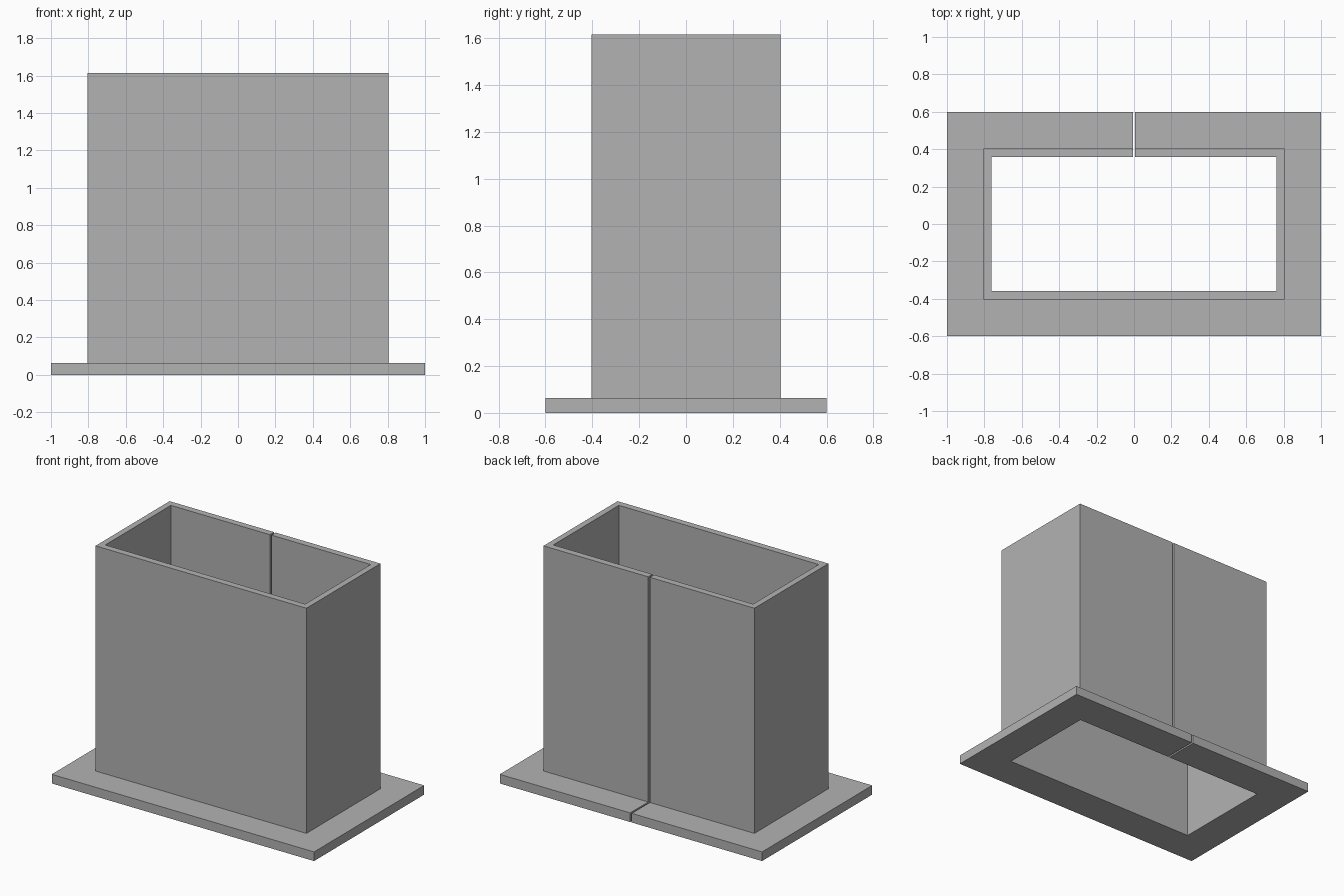
import bpy, bmesh

cube = bpy.data.objects.get("Cube")
if cube:
    bpy.data.objects.remove(cube, do_unlink=True)

# One plain grey material
grey = bpy.data.materials.new("plain_grey")
grey.use_nodes = True
colour = (0.448, 0.448, 0.448, 1)
grey.diffuse_color = colour
grey.node_tree.nodes["Principled BSDF"].inputs["Base Color"].default_value = colour

# Half sizes of the opening, sleeve and flange, and the heights
INNER, WALL, FLANGE = (0.762, 0.357), (0.804, 0.403), (1.0, 0.6)
FLANGE_TOP, TOP = 0.063, 1.615
SLIT = 0.006

# L-shaped wall section: half size and height of each corner
section = [(INNER, 0), (FLANGE, 0), (FLANGE, FLANGE_TOP),
           (WALL, FLANGE_TOP), (WALL, TOP), (INNER, TOP)]

# Path round the rectangle, open at the slit in the back; None marks a slit end
path = [(None, 1), (1, 1), (1, -1), (-1, -1), (-1, 1), (None, 1)]

bm = bmesh.new()
rings = []
for i, (sx, sy) in enumerate(path):
    ring = []
    for (hx, hy), z in section:
        if sx is None:
            x = SLIT if i == 0 else -SLIT
        else:
            x = sx * hx
        ring.append(bm.verts.new((x, sy * hy, z)))
    rings.append(ring)

# Faces between neighbouring stations, then the two slit ends
count = len(section)
for a, b in zip(rings, rings[1:]):
    for j in range(count):
        k = (j + 1) % count
        bm.faces.new((a[j], a[k], b[k], b[j]))
bm.faces.new(rings[0])
bm.faces.new(rings[-1])
bmesh.ops.recalc_face_normals(bm, faces=bm.faces)

mesh = bpy.data.meshes.new("flanged_sleeve")
bm.to_mesh(mesh)
bm.free()
mesh.materials.append(grey)
sleeve = bpy.data.objects.new("flanged_sleeve", mesh)
bpy.context.collection.objects.link(sleeve)
